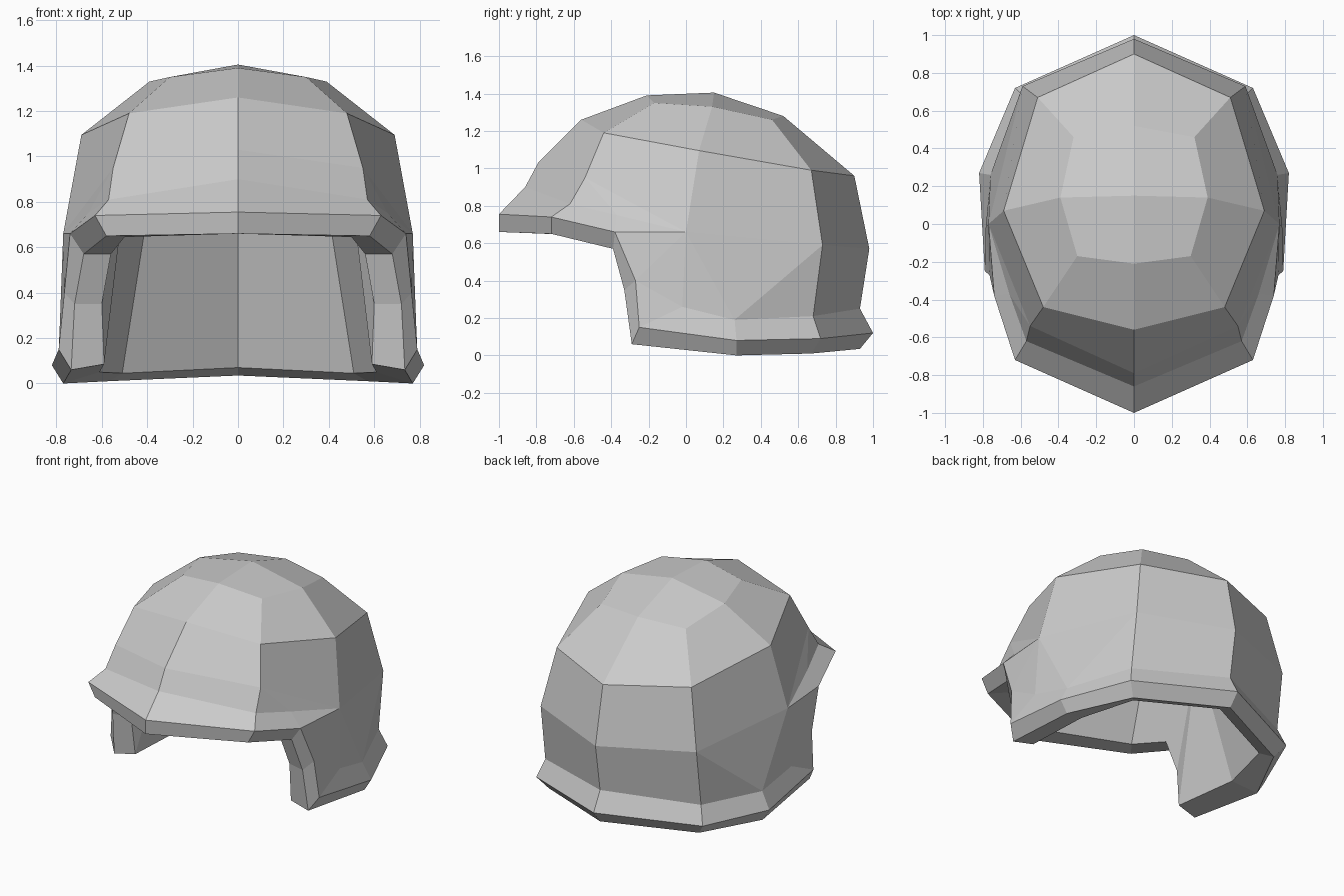
import bpy, bmesh

if "Cube" in bpy.data.objects:
    bpy.data.objects.remove(bpy.data.objects["Cube"])

# Vertical profiles of the right half, each running from crown to lower edge
front = [(0, -.21, 1.39), (0, -.56, 1.26), (0, -.79, 1.03), (0, -.86, .90), (0, -1, .755), (0, -1, .66)]
corner = [(.30, -.17, 1.35), (.48, -.44, 1.19), (.55, -.54, .95), (.57, -.62, .81), (.63, -.72, .74), (.58, -.72, .65)]
side = [(.39, .14, 1.33), (.69, .07, 1.095), (.77, 0, .66), (.76, .26, .19), (.82, .27, .08), (.77, .27, 0)]
rear = [(.32, .46, 1.26), (.51, .67, .99), (.59, .73, .59), (.59, .68, .21), (.63, .72, .09), (.57, .67, .01)]
back = [(0, .52, 1.28), (0, .90, .96), (0, .98, .57), (0, .93, .25), (0, 1, .12), (0, .93, .035)]
# Temple and ear flap: base, outer edge (3), lower edge (3), middle of flap
temple = [(.66, -.37, .75), (.74, -.38, .66), (.765, -.27, .40), (.79, -.25, .15),
          (.68, -.39, .57), (.72, -.33, .35), (.735, -.29, .06), (.785, -.02, .26)]
# Inner edge of the opening, front centre round to back centre
opening = [(0, -.86, .665), (.50, -.62, .645), (.56, -.36, .57), (.60, -.30, .35),
           (.59, -.27, .085), (.61, .22, .05), (.51, .60, .045), (0, .83, .07)]
# Upper ring of the lining, same order, and its top
lining = [(0, -.50, 1.05), (.38, -.35, 1.02), (.48, .04, 1.0), (.36, .42, 1.0), (0, .60, 1.0)]

bm = bmesh.new()


def add(points):
    return [bm.verts.new(p) for p in points]


def strip(a, b):
    for i in range(len(a) - 1):
        bm.faces.new((a[i], a[i + 1], b[i + 1], b[i]))


F, K, S, R, B, T, I, L = map(add, (front, corner, side, rear, back, temple, opening, lining))
apex, top = add([(0, .15, 1.405), (0, .08, 1.2)])

# Outer shell: brow panel, back panels and crown
strip(F, K)
strip(S[:3], R[:3])
strip(S[3:], R[3:])
strip(R, B)
bm.faces.new((K[0], K[1], S[1], S[0]))
bm.faces.new((apex, F[0], K[0], S[0]))
bm.faces.new((apex, S[0], R[0], B[0]))

# Temple and ear flap
for f in ((S[2], T[7], S[3]), (S[2], S[3], R[2]), (S[3], R[3], R[2]),
          (K[1], K[2], S[2], S[1]), (K[2], T[0], S[2]), (K[2], K[3], T[0]),
          (K[3], K[4], T[1], T[0]), (T[0], T[1], S[2]), (T[1], T[2], S[2]),
          (T[2], T[7], S[2]), (T[2], T[3], T[7]), (T[3], S[4], S[3], T[7]),
          (K[4], K[5], T[4], T[1]), (T[1], T[4], T[5], T[2]),
          (T[2], T[5], T[6], T[3]), (T[3], T[6], S[5], S[4])):
    bm.faces.new(f)

# Rim thickness between the outer lower edge and the opening
strip([F[5], K[5], T[4], T[5], T[6], S[5], R[5], B[5]], I)

# Inner lining: leans inward from the opening and closes at the top
for f in ((L[0], L[1], I[1], I[0]), (L[1], L[2], I[2], I[1]), (L[2], I[3], I[2]),
          (L[2], I[4], I[3]), (L[2], I[5], I[4]), (L[2], L[3], I[6], I[5]),
          (L[3], L[4], I[7], I[6]), (top, *L[:3]), (top, *L[2:])):
    bm.faces.new(f)

# Mirror to the left half and weld the centre line
geom = bm.verts[:] + bm.edges[:] + bm.faces[:]
bmesh.ops.mirror(bm, geom=geom, axis='X', merge_dist=.0001)
bmesh.ops.remove_doubles(bm, verts=bm.verts[:], dist=.0001)
bmesh.ops.recalc_face_normals(bm, faces=bm.faces[:])

mesh = bpy.data.meshes.new("helmet_shell")
bm.to_mesh(mesh)
bm.free()
bpy.context.collection.objects.link(bpy.data.objects.new("helmet_shell", mesh))
